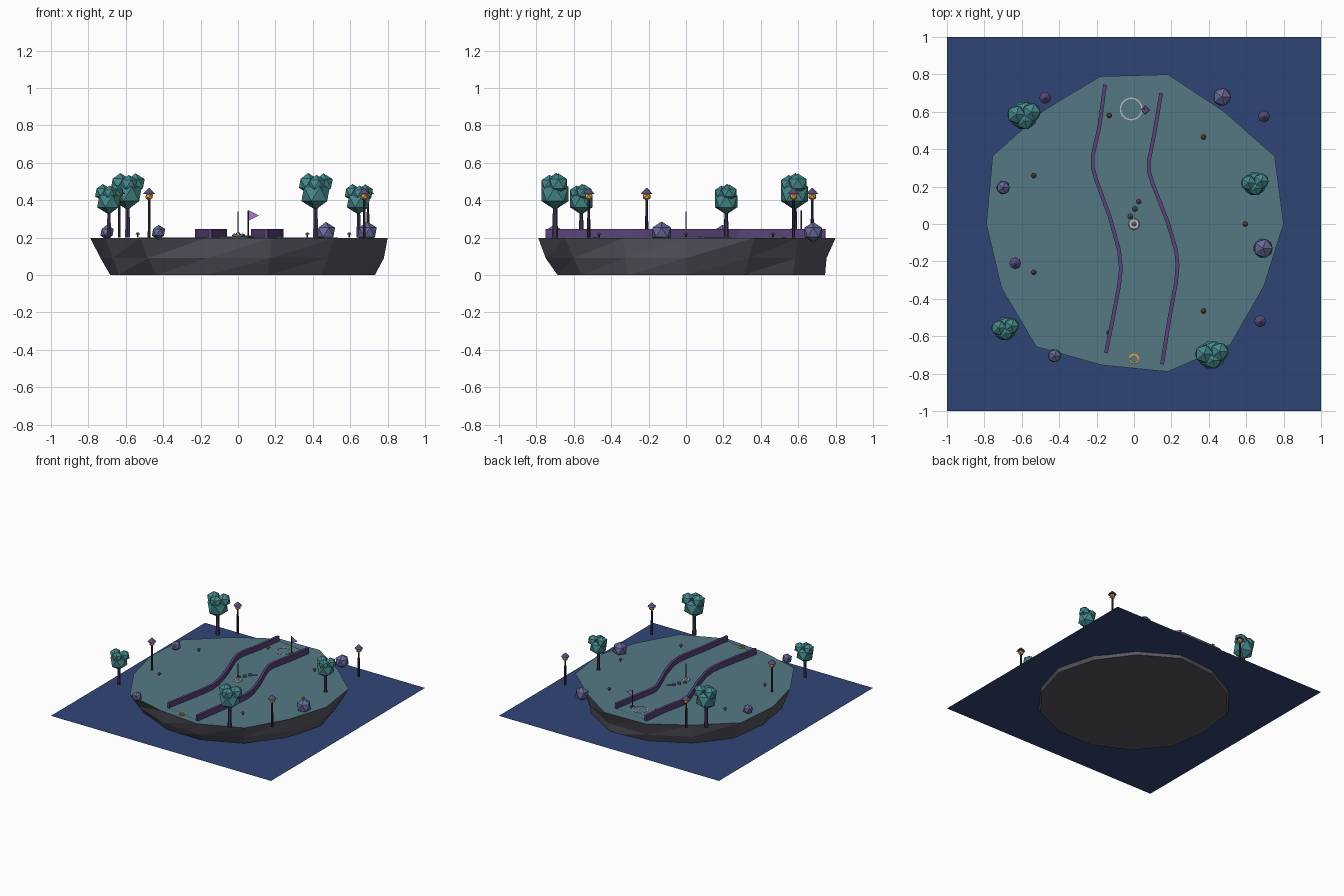
import bpy, bmesh, math
from mathutils import Vector, Matrix

if "Cube" in bpy.data.objects:
    bpy.data.objects.remove(bpy.data.objects["Cube"])

TOP = 0.2  # island ground height


def mat(name, r, g, b):
    m = bpy.data.materials.new(name)
    m.diffuse_color = (r, g, b, 1)
    m.use_nodes = True
    m.node_tree.nodes["Principled BSDF"].inputs["Base Color"].default_value = m.diffuse_color
    return m


WATER = mat("water", .03, .06, .18)
GRASS = mat("grass", .09, .19, .23)
ROCK = mat("rock", .10, .095, .12)
LEAF = mat("leaf", .06, .25, .26)
BARK = mat("bark", .06, .04, .10)
WALL = mat("wall", .10, .055, .19)
STONE = mat("stone", .14, .14, .32)
DARK = mat("dark_metal", .03, .025, .045)
GOLD = mat("gold", .75, .38, .06)
ROOF = mat("roof", .10, .07, .20)
CAP = mat("mushroom", .25, .12, .07)
PALE = mat("pale", .5, .5, .52)
FLAG = mat("flag", .35, .2, .65)


def finish(name, bm, material):
    bmesh.ops.recalc_face_normals(bm, faces=bm.faces)
    me = bpy.data.meshes.new(name)
    bm.to_mesh(me)
    bm.free()
    me.materials.append(material)
    ob = bpy.data.objects.new(name, me)
    bpy.context.collection.objects.link(ob)
    return ob


def cone(name, x, y, z0, z1, r0, r1, sides, material):
    bm = bmesh.new()
    bmesh.ops.create_cone(bm, cap_ends=True, segments=sides, radius1=r0, radius2=r1,
                          depth=z1 - z0, matrix=Matrix.Translation((x, y, (z0 + z1) / 2)))
    return finish(name, bm, material)


def icos(name, balls, material):
    bm = bmesh.new()
    for x, y, z, r in balls:
        bmesh.ops.create_icosphere(bm, subdivisions=1, radius=r,
                                   matrix=Matrix.Translation((x, y, z)))
    return finish(name, bm, material)


def ring(name, x, y, z, r_in, r_out, h, sides, material):
    bm = bmesh.new()
    loops = []
    for r, dz in ((r_in, 0), (r_out, 0), (r_out, h), (r_in, h)):
        loops.append([bm.verts.new((x + r * math.cos(a), y + r * math.sin(a), z + dz))
                      for a in (math.tau * i / sides for i in range(sides))])
    for k in range(4):
        a, b = loops[k], loops[(k + 1) % 4]
        for i in range(sides):
            j = (i + 1) % sides
            bm.faces.new((a[i], a[j], b[j], b[i]))
    return finish(name, bm, material)


# water sheet
bm = bmesh.new()
bmesh.ops.create_grid(bm, x_segments=1, y_segments=1, size=1,
                      matrix=Matrix.Translation((0, 0, .027)))
finish("water", bm, WATER)

# faceted island rock with irregular rim
RIM = [.80, .835, .77, .82, .81, .776, .839, .79, .787, .839, .774, .81, .826, .77]
MID = [.975, .93, .97, .94, .95, .97, .92, .93, .95, .92, .97, .95, .93, .97]
LOW = [.915, .86, .95, .93, .90, .92, .85, .865, .90, .84, .91, .87, .87, .93]


def rim_point(i, f, z):
    a = math.tau * i / 14
    return RIM[i] * f * math.cos(a), RIM[i] * f * math.sin(a), z


bm = bmesh.new()
rings = [[bm.verts.new(rim_point(i, fs[i], z)) for i in range(14)]
         for fs, z in ((LOW, 0), (MID, .09), ([1] * 14, TOP - .003))]
for a, b in zip(rings, rings[1:]):
    for i in range(14):
        j = (i + 1) % 14
        bm.faces.new((a[i], a[j], b[j]))
        bm.faces.new((a[i], b[j], b[i]))
bm.faces.new(rings[0])
finish("island_rock", bm, ROCK)

# grass top
bm = bmesh.new()
bm.faces.new([bm.verts.new(rim_point(i, 1, TOP - .003)) for i in range(14)])
bmesh.ops.poke(bm, faces=bm.faces[:])
for v in bm.verts:
    if v.co.xy.length < .3:
        v.co.z = TOP + .003
finish("grass_top", bm, GRASS)

# winding lane: left and right edge points
LEFT = [(-.15, -.69), (-.11, -.49), (-.08, -.33), (-.07, -.24), (-.08, -.14), (-.13, .04),
        (-.20, .23), (-.22, .30), (-.22, .37), (-.185, .52), (-.155, .745)]
RIGHT = [(.15, -.75), (.19, -.50), (.225, -.31), (.233, -.22), (.225, -.14), (.18, .01),
         (.10, .215), (.08, .28), (.08, .34), (.11, .49), (.145, .70)]
bm = bmesh.new()
rows = [(bm.verts.new((*l, TOP + .004)), bm.verts.new((*r, TOP + .004)))
        for l, r in zip(LEFT, RIGHT)]
for (a, b), (c, d) in zip(rows, rows[1:]):
    bm.faces.new((a, b, d, c))
finish("lane", bm, GRASS)

# lane walls
for name, pts in (("left_wall", LEFT), ("right_wall", RIGHT)):
    bm = bmesh.new()
    secs = []
    for i, p in enumerate(pts):
        t = Vector(pts[min(i + 1, len(pts) - 1)]) - Vector(pts[max(i - 1, 0)])
        n = Vector((-t.y, t.x)).normalized() * .01
        secs.append([bm.verts.new((p[0] + s * n.x, p[1] + s * n.y, z))
                     for s, z in ((-1, TOP - .002), (1, TOP - .002), (1, .245), (-1, .245))])
    for a, b in zip(secs, secs[1:]):
        for k in range(4):
            m = (k + 1) % 4
            bm.faces.new((a[k], a[m], b[m], b[k]))
    bm.faces.new(secs[0])
    bm.faces.new(secs[-1])
    finish(name, bm, WALL)

# trees
for x, y, s in ((-.59, .58, 1), (.415, -.70, 1), (-.69, -.56, .83), (.645, .215, .83)):
    cone("tree_trunk", x, y, TOP, TOP + .18 * s, .016 * s, .011 * s, 6, BARK)
    icos("tree_canopy", [(x + dx * s, y + dy * s, TOP + dz * s, r * s) for dx, dy, dz, r in
                         ((0, 0, .233, .085), (.042, .018, .288, .055), (-.04, .005, .29, .055),
                          (.005, -.03, .285, .05))], LEAF)

# boulders
for x, y, r in ((.47, .68, .055), (-.70, .195, .04), (.69, -.13, .058), (-.425, -.705, .04)):
    icos("boulder", [(x, y, .228, r)], STONE)

# lamp posts
for x, y in ((-.475, .675), (.695, .575), (-.635, -.21), (.675, -.52)):
    cone("lamp_post", x, y, TOP, .405, .009, .007, 6, DARK)
    icos("lamp_light", [(x, y, .42, .023)], GOLD)
    cone("lamp_roof", x, y, .434, .465, .032, .002, 8, ROOF)

# ring of little mushrooms
for i in range(7):
    a = math.tau * i / 7
    x, y = .595 * math.cos(a), .595 * math.sin(a)
    cone("mushroom_stem", x, y, TOP, .218, .005, .004, 6, BARK)
    cone("mushroom_cap", x, y, .216, .227, .014, .005, 8, CAP)

# start ring and target ring
ring("start_ring", 0, -.72, TOP + .004, .018, .028, .004, 16, GOLD)
ring("target_ring", -.015, .615, TOP + .004, .054, .061, .003, 20, PALE)

# flag on its pole
cone("flag_base", .06, .61, TOP, .21, .025, .022, 4, ROOF)
cone("flag_pole", .055, .615, TOP, .345, .004, .004, 6, DARK)
bm = bmesh.new()
bm.faces.new([bm.verts.new(p) for p in ((.057, .615, .345), (.057, .615, .29), (.112, .615, .318))])
finish("flag", bm, FLAG)

# central marker with pole and trailing beads
cone("marker_base", 0, 0, TOP, .214, .033, .028, 8, PALE)
icos("marker_knob", [(0, 0, .218, .014)], PALE)
cone("marker_pole", 0, 0, TOP, .34, .0035, .0035, 6, DARK)
icos("beads", [(-.02, .04, .208, .015), (.005, .08, .208, .016), (.025, .12, .208, .015)], STONE)
bm = bmesh.new()
bmesh.ops.create_cube(bm, size=1, matrix=Matrix.Translation((.045, .137, .207))
                      @ Matrix.Rotation(math.radians(40), 4, 'Z')
                      @ Matrix.Diagonal((.06, .005, .005, 1)))
finish("bead_rod", bm, STONE)
